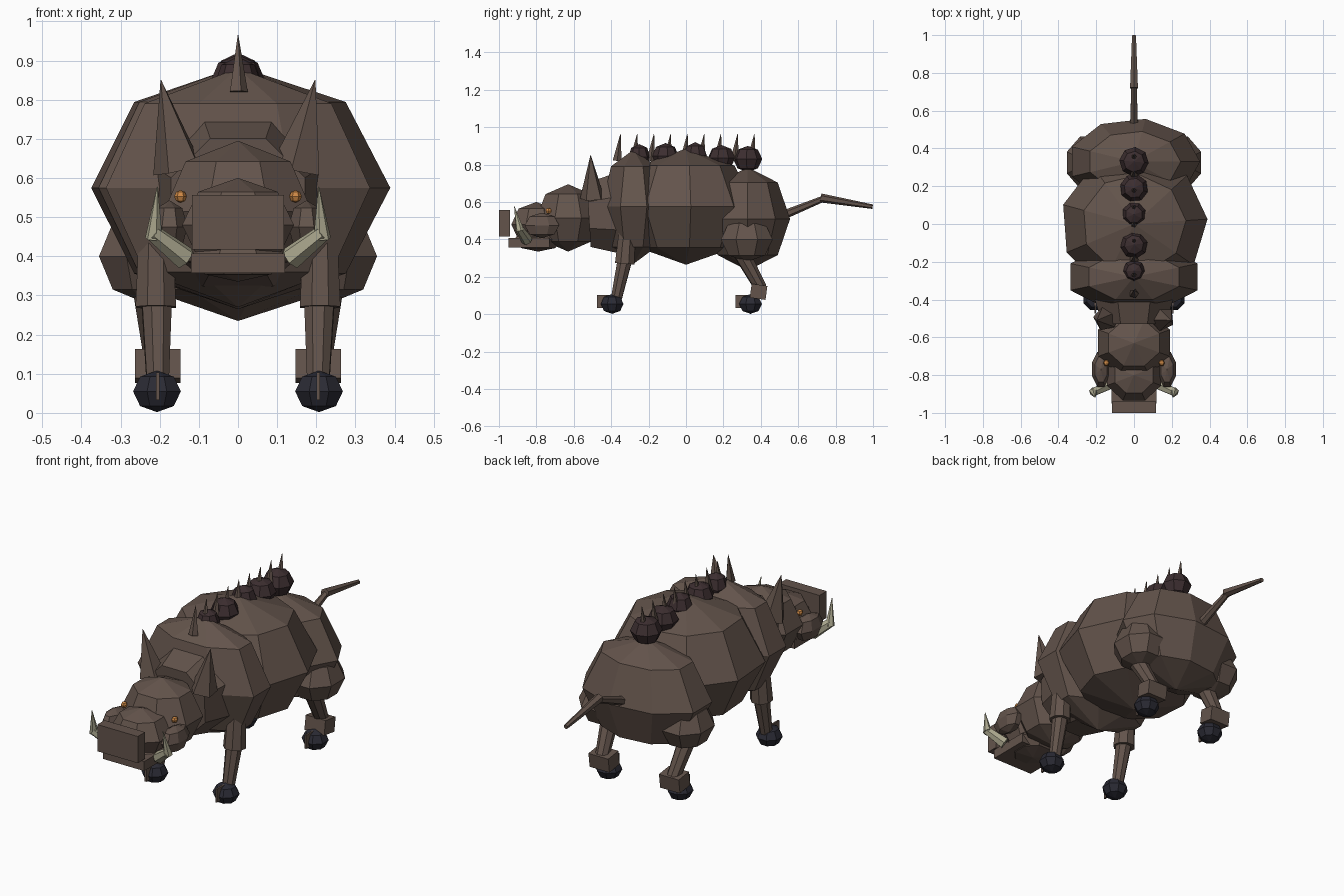
import bpy, bmesh, math
from mathutils import Vector, Matrix

old = bpy.data.objects.get("Cube")
if old:
    bpy.data.objects.remove(old, do_unlink=True)


def material(name, rgb):
    m = bpy.data.materials.new(name)
    m.use_nodes = True
    m.diffuse_color = (*rgb, 1)
    m.node_tree.nodes["Principled BSDF"].inputs["Base Color"].default_value = (*rgb, 1)
    return m


hide = material("brown hide", (0.125, 0.088, 0.071))
mane = material("dark mane", (0.045, 0.027, 0.029))
horn = material("hoof black", (0.023, 0.023, 0.034))
ivory = material("ivory", (0.42, 0.40, 0.28))
amber = material("amber eye", (0.62, 0.25, 0.06))


def finish(name, bm, mat):
    bmesh.ops.remove_doubles(bm, verts=bm.verts, dist=0.0005)
    bmesh.ops.recalc_face_normals(bm, faces=bm.faces)
    me = bpy.data.meshes.new(name)
    bm.to_mesh(me)
    bm.free()
    me.materials.append(mat)
    ob = bpy.data.objects.new(name, me)
    bpy.context.collection.objects.link(ob)
    return ob


def skin(bm, rings):
    """Bridge successive rings of points and cap both ends."""
    loops = [[bm.verts.new(p) for p in ring] for ring in rings]
    n = len(loops[0])
    for a, b in zip(loops, loops[1:]):
        for i in range(n):
            j = (i + 1) % n
            bm.faces.new((a[i], a[j], b[j], b[i]))
    bm.faces.new(loops[0])
    bm.faces.new(loops[-1])


def ball(name, mat, centre, size, sides=8, turn=0.0, bands=4):
    """Faceted ellipsoid with upright poles."""
    rings = []
    for k in range(bands + 1):
        lat = math.pi * k / bands - math.pi / 2
        r = max(math.cos(lat), 0.002)
        ring = []
        for i in range(sides):
            a = math.radians(turn) + 2 * math.pi * i / sides
            d = Vector((r * math.cos(a), r * math.sin(a), math.sin(lat)))
            ring.append(Vector(centre) + d * Vector(size))
        rings.append(ring)
    bm = bmesh.new()
    skin(bm, rings)
    return finish(name, bm, mat)


def limb(name, mat, start, end, r0, r1, sides=6):
    """Tapered straight segment between two points."""
    start, end = Vector(start), Vector(end)
    rot = (end - start).to_track_quat('Z', 'Y')
    rings = []
    for c, r in ((start, r0), (end, r1)):
        angles = [2 * math.pi * (i + 0.5) / sides for i in range(sides)]
        rings.append([c + rot @ Vector((r * math.cos(a), r * math.sin(a), 0)) for a in angles])
    bm = bmesh.new()
    skin(bm, rings)
    return finish(name, bm, mat)


def box(name, mat, centre, size, tilt=0.0):
    bm = bmesh.new()
    bmesh.ops.create_cube(bm, size=1, matrix=Matrix.Translation(centre)
                          @ Matrix.Rotation(math.radians(tilt), 4, 'X')
                          @ Matrix.Diagonal((*size, 1)))
    return finish(name, bm, mat)


# Torso
ball("belly", hide, (0, 0, 0.575), (0.39, 0.37, 0.31), 9, 4)
ball("shoulders", hide, (0, -0.28, 0.575), (0.365, 0.185, 0.305), 8, 22.5)
ball("rump", hide, (0, 0.33, 0.51), (0.35, 0.23, 0.275), 9)
limb("neck", hide, (0, -0.52, 0.53), (0, -0.36, 0.54), 0.185, 0.235, 8)

# Head
ball("head", hide, (0, -0.63, 0.515), (0.205, 0.185, 0.18), 8, 22.5)
ball("muzzle", hide, (0, -0.80, 0.48), (0.155, 0.145, 0.12), 8, 22.5)
box("snout", hide, (0, -0.97, 0.487), (0.235, 0.06, 0.14))
box("jaw", hide, (0, -0.84, 0.382), (0.24, 0.22, 0.05))
ball("chin", hide, (0, -0.79, 0.40), (0.13, 0.14, 0.065), 8, 22.5)

# Paired parts
for side, s in (("left", 1), ("right", -1)):
    ball(side + "_cheek", hide, (s * 0.175, -0.77, 0.475), (0.05, 0.1, 0.068), 8, 22.5)
    ball(side + "_eye", amber, (s * 0.147, -0.735, 0.553), (0.016, 0.018, 0.016), 6)
    limb(side + "_ear", hide, (s * 0.15, -0.50, 0.62), (s * 0.197, -0.51, 0.85), 0.068, 0.001, 5)

    # Tusk
    limb(side + "_tusk_root", ivory, (s * 0.135, -0.85, 0.395), (s * 0.218, -0.893, 0.46), 0.031, 0.022)
    limb(side + "_tusk_tip", ivory, (s * 0.215, -0.887, 0.445), (s * 0.206, -0.918, 0.578), 0.023, 0.001)

    # Front leg
    limb(side + "_front_upper_leg", hide, (s * 0.21, -0.31, 0.50), (s * 0.21, -0.328, 0.27), 0.045, 0.056, 8)
    limb(side + "_front_lower_leg", hide, (s * 0.208, -0.325, 0.30), (s * 0.205, -0.375, 0.07), 0.042, 0.03, 8)

    # Hind leg
    ball(side + "_haunch", hide, (s * 0.235, 0.325, 0.40), (0.13, 0.15, 0.12), 8, 22.5)
    limb(side + "_hind_leg", hide, (s * 0.225, 0.30, 0.32), (s * 0.207, 0.40, 0.14), 0.045, 0.034, 8)
    box(side + "_hind_ankle", hide, (s * 0.205, 0.388, 0.12), (0.115, 0.085, 0.075), -8)

    # Hooves with a thin ridge through the toe
    for end, y in (("front", -0.395), ("hind", 0.345)):
        ball(side + "_" + end + "_hoof", horn, (s * 0.207, y, 0.055), (0.066, 0.066, 0.053), 8, 22.5)
        box(side + "_" + end + "_hoof_ridge", hide, (s * 0.205, y - 0.03, 0.068), (0.009, 0.1, 0.07))

# Mane tufts and back spikes
for i, (y, z, r) in enumerate(((-0.25, 0.84, 0.06), (-0.11, 0.845, 0.072), (0.05, 0.85, 0.065),
                               (0.19, 0.835, 0.075), (0.33, 0.83, 0.078))):
    ball("mane_tuft_%d" % (i + 1), mane, (0, y, z), (r, r, 0.07), 8, 10 * i)
for i in range(9):
    y = -0.35 + 0.0895 * i
    limb("back_spike_%d" % (i + 1), hide, (0, y - 0.018, 0.82), (0, y, 0.965), 0.025, 0.001, 5)

# Tail
limb("tail_base", hide, (0, 0.52, 0.53), (0, 0.74, 0.62), 0.024, 0.016)
limb("tail_end", hide, (0, 0.72, 0.622), (0, 0.998, 0.575), 0.024, 0.012)
